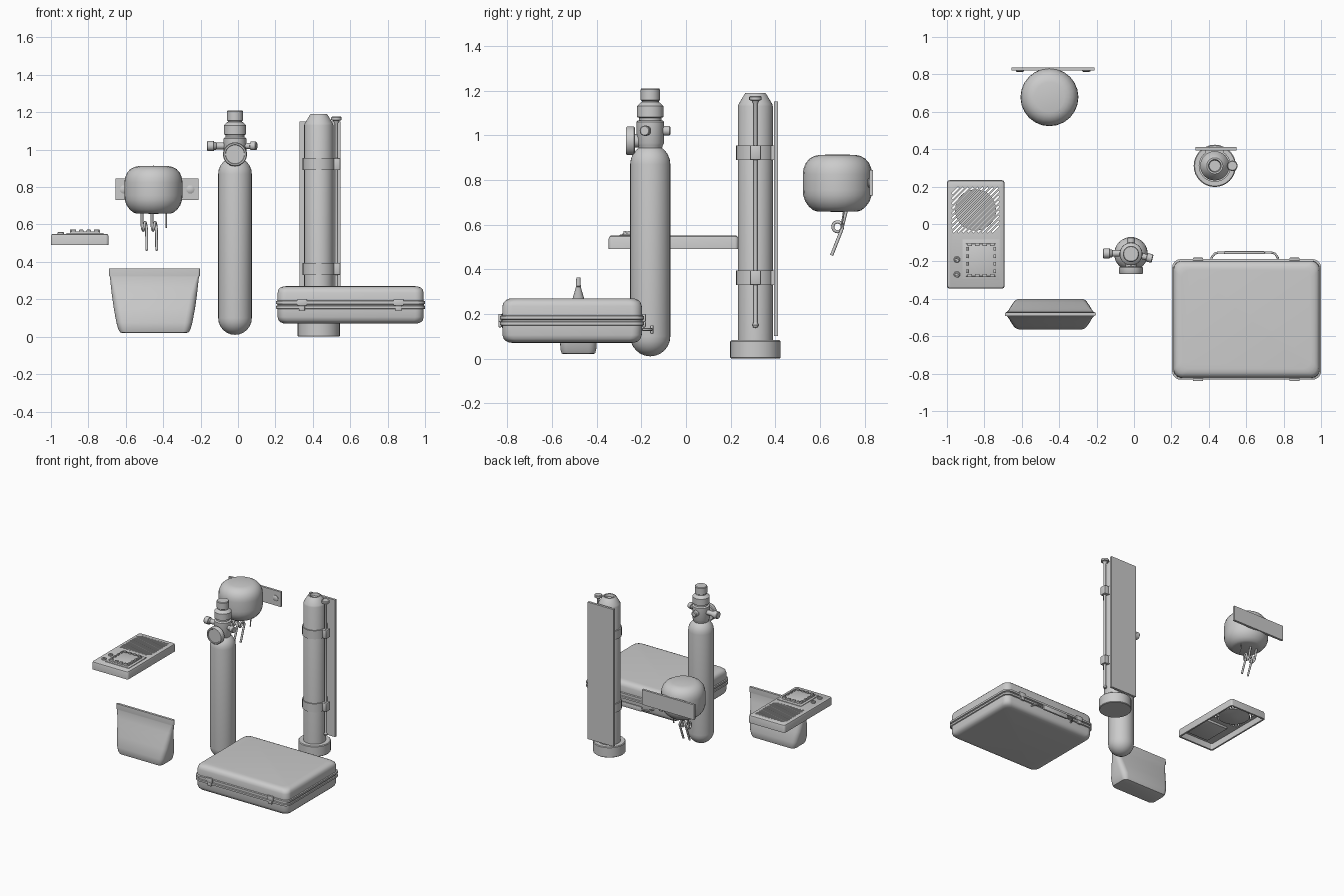
import bpy, bmesh, math
from mathutils import Vector, Matrix


def finish(name, bm, smooth=True):
    bmesh.ops.remove_doubles(bm, verts=bm.verts, dist=1e-5)
    bmesh.ops.recalc_face_normals(bm, faces=bm.faces)
    me = bpy.data.meshes.new(name)
    bm.to_mesh(me)
    bm.free()
    ob = bpy.data.objects.new(name, me)
    bpy.context.collection.objects.link(ob)
    if smooth:
        bpy.ops.object.select_all(action='DESELECT')
        ob.select_set(True)
        bpy.context.view_layer.objects.active = ob
        bpy.ops.object.shade_smooth_by_angle(angle=math.radians(35))
    return ob


def skin(bm, rings):
    loops = [[bm.verts.new(p) for p in ring] for ring in rings]
    n = len(loops[0])
    for a, b in zip(loops, loops[1:]):
        for i in range(n):
            bm.faces.new((a[i], a[(i + 1) % n], b[(i + 1) % n], b[i]))
    bm.faces.new(loops[0][::-1])
    bm.faces.new(loops[-1])


def lathe(name, profile, loc, axis=(0, 0, 1), n=32):
    """Spin (radius, height) points around an axis starting at loc."""
    rot = Vector(axis).to_track_quat('Z', 'Y')
    bm = bmesh.new()
    skin(bm, [[Vector(loc) + rot @ Vector((r * math.cos(t), r * math.sin(t), h))
               for t in [2 * math.pi * i / n for i in range(n)]] for r, h in profile])
    return finish(name, bm)


def loft(name, cx, cy, rings, seg=5):
    """Stack rounded rectangles given as (z, half x, half y, corner radius)."""
    out = []
    for z, hx, hy, r in rings:
        ring = []
        for k, (sx, sy) in enumerate(((1, 1), (-1, 1), (-1, -1), (1, -1))):
            for i in range(seg + 1):
                t = math.pi / 2 * (k + i / seg)
                ring.append((cx + sx * (hx - r) + r * math.cos(t),
                             cy + sy * (hy - r) + r * math.sin(t), z))
        out.append(ring)
    bm = bmesh.new()
    skin(bm, out)
    return finish(name, bm)


def box(name, x, y, z, bevel=0.004):
    bm = bmesh.new()
    size = (x[1] - x[0], y[1] - y[0], z[1] - z[0])
    mid = Vector((sum(x) / 2, sum(y) / 2, sum(z) / 2))
    bmesh.ops.create_cube(bm, size=1, matrix=Matrix.Translation(mid) @ Matrix.Diagonal((*size, 1)))
    if bevel:
        bmesh.ops.bevel(bm, geom=bm.edges[:], offset=bevel, segments=2, profile=0.5, affect='EDGES')
    return finish(name, bm, bevel > 0)


def wire(name, points, radius):
    cu = bpy.data.curves.new(name, 'CURVE')
    cu.dimensions = '3D'
    cu.bevel_depth, cu.bevel_resolution, cu.use_fill_caps = radius, 2, True
    sp = cu.splines.new('POLY')
    sp.points.add(len(points) - 1)
    for p, co in zip(sp.points, points):
        p.co = (*co, 1)
    ob = bpy.data.objects.new(name, cu)
    bpy.context.collection.objects.link(ob)
    return ob


def dome(r, z0, z1, n=6):
    return [(r * math.cos(math.pi / 2 * i / n), z0 + (z1 - z0) * math.sin(math.pi / 2 * i / n))
            for i in range(n + 1)]


# Carrying case: two rounded shells with a double rim
half = [(0.100, 0.345, 0.265), (0.098, 0.362, 0.282), (0.092, 0.376, 0.296), (0.082, 0.386, 0.306),
        (0.065, 0.390, 0.312), (0.023, 0.391, 0.313), (0.020, 0.398, 0.322),
        (0.006, 0.398, 0.322), (0.003, 0.392, 0.315)]
lower = [(0.17 - d, a, b, 0.045) for d, a, b in half]
upper = [(0.17 + d, a, b, 0.045) for d, a, b in half[::-1]]
loft("case_shell", 0.602, -0.51, lower + upper, 6)
for x in (0.342, 0.858):
    for s, part in ((-1, "latch"), (1, "hinge")):
        y = -0.51 + s * 0.322
        box("case_" + part, (x - 0.027, x + 0.027), (y - 0.008, y + 0.008), (0.165, 0.2))
        box("case_" + part + "_tab", (x - 0.016, x + 0.016), (y - 0.008, y + 0.008), (0.14, 0.166))
wire("case_handle", [(0.412, -0.195, 0.13), (0.416, -0.178, 0.13), (0.432, -0.158, 0.13), (0.45, -0.153, 0.13),
                     (0.735, -0.153, 0.13), (0.753, -0.158, 0.13), (0.768, -0.178, 0.13), (0.772, -0.195, 0.13)], 0.006)
box("case_handle_grip", (0.48, 0.70), (-0.161, -0.145), (0.111, 0.149), 0.006)

# Gas cylinder with valve, gauge and taps
cx, cy = -0.016, -0.16
bottom = [(r, z) for r, z in dome(0.09, 0.1, 0.01)][::-1]
lathe("gas_cylinder", bottom + dome(0.09, 0.87, 0.96), (cx, cy, 0))
lathe("cylinder_valve", [(0.05, 0.93), (0.056, 0.955), (0.061, 0.965), (0.061, 1.06), (0.056, 1.065), (0.05, 1.067),
                         (0.05, 1.078), (0.06, 1.082), (0.06, 1.13), (0.045, 1.145), (0.038, 1.148),
                         (0.038, 1.153), (0.043, 1.157), (0.043, 1.205), (0.039, 1.21)], (cx, cy, 0))
lathe("gauge", [(0.03, -0.08), (0.03, 0), (0.059, 0), (0.064, 0.005), (0.064, 0.034), (0.06, 0.04),
                (0.052, 0.04), (0.05, 0.036)], (cx, -0.228, 0.975), (0, -1, 0))
tap = [(0.018, 0.03), (0.018, 0.1), (0.021, 0.102), (0.021, 0.112), (0.027, 0.114), (0.027, 0.146), (0.023, 0.15)]
lathe("left_tap", tap, (cx, cy + 0.003, 1.02), (-1, 0, 0), 20)
lathe("right_tap", [(0.016, 0.03), (0.016, 0.085), (0.023, 0.087), (0.023, 0.115), (0.019, 0.119)],
      (cx, cy + 0.003, 1.02), (1, -0.25, 0), 20)
lathe("rear_port", [(0.022, 0.03), (0.022, 0.085), (0.016, 0.09)], (cx, cy, 1.02), (0, 1, 0), 20)

# Wall-mounted canister with base, straps, rod and backboard
tx, ty = 0.432, 0.311
lathe("canister_tube", [(0.078, 0.07), (0.078, 1.13), (0.075, 1.14), (0.047, 1.187), (0.043, 1.19),
                        (0.034, 1.19), (0.03, 1.17)], (tx, ty, 0))
lathe("canister_base", [(0.109, 0), (0.113, 0.004), (0.113, 0.077), (0.108, 0.082)], (tx, ty, 0))
for z in (0.33, 0.89):
    lathe("canister_strap", [(0.074, z), (0.086, z), (0.086, z + 0.065), (0.074, z + 0.065)], (tx, ty, 0))
    box("strap_rod_clip", (0.5, 0.547), (ty - 0.024, ty + 0.024), (z, z + 0.065))
    box("strap_mount", (tx - 0.05, tx + 0.05), (0.37, 0.4), (z, z + 0.065), 0)
lathe("canister_rod", [(0, 0.137), (0.01, 0.14), (0.014, 0.15), (0.01, 0.16), (0.009, 0.165), (0.009, 1.14),
                       (0.018, 1.155), (0.028, 1.158), (0.028, 1.172), (0.024, 1.176)], (0.526, ty, 0), n=16)
box("canister_backboard", (0.328, 0.548), (0.393, 0.411), (0.1, 1.15), 0)

# Rounded wall drum with bracket, bolts and hanging spring hooks
lathe("drum_body", [(0, 0.657), (0.09, 0.658), (0.108, 0.664), (0.127, 0.68), (0.144, 0.703), (0.153, 0.73),
                    (0.155, 0.755), (0.155, 0.825), (0.152, 0.85), (0.142, 0.875), (0.125, 0.895),
                    (0.103, 0.907), (0.08, 0.912), (0, 0.914)], (-0.452, 0.678, 0), n=24)
box("drum_bracket", (-0.655, -0.212), (0.821, 0.838), (0.73, 0.845), 0)
for x in (-0.61, -0.255):
    lathe("bracket_bolt", [(0.022, 0), (0.022, 0.006), (0.014, 0.011)], (x, 0.823, 0.787), (0, -1, 0), 16)
for x in (-0.513, -0.46):
    pts = [(x, 0.722, 0.68), (x, 0.702, 0.6)]
    for i in range(17):
        t = math.radians(10 - 400 * i / 16)
        pts.append((x + 0.024 * i / 16, 0.679 + 0.022 * math.cos(t), 0.59 + 0.022 * math.sin(t)))
    pts.append((x + 0.025, 0.652, 0.462))
    wire("spring_hook", pts, 0.0075)
wire("drum_pin", [(-0.383, 0.71, 0.68), (-0.383, 0.695, 0.582)], 0.004)

# Intercom: open-backed shell with a slotted speaker grille
shell = loft("intercom_shell", -0.846, -0.056, [
    (0.537, 0.142, 0.277, 0.008), (0.49, 0.142, 0.277, 0.008), (0.49, 0.154, 0.29, 0.015),
    (0.537, 0.154, 0.29, 0.015), (0.546, 0.151, 0.287, 0.015), (0.55, 0.145, 0.281, 0.015)], 4)
bm = bmesh.new()
x0, x1, y0, y1 = -0.972, -0.722, -0.045, 0.195
for i in range(17):
    c = 0.695 + (i + 1) * (1.167 - 0.695 - 0.0) / 18 - 0.0 + (y0 + 0.722 - 0.695) + 0.01
    a, b = max(x0, y0 - c), min(x1, y1 - c)
    if b - a < 0.015:
        continue
    mat = (Matrix.Translation(((a + b) / 2, (a + b) / 2 + c, 0.54)) @ Matrix.Rotation(math.pi / 4, 4, 'Z')
           @ Matrix.Diagonal(((b - a) * math.sqrt(2), 0.009, 0.06, 1)))
    bmesh.ops.create_cube(bm, size=1, matrix=mat)
cutter = finish("grille_cutter", bm, False)
cutter.hide_render = True
mod = shell.modifiers.new("grille", 'BOOLEAN')
mod.operation, mod.object, mod.solver = 'DIFFERENCE', cutter, 'EXACT'
bpy.ops.object.select_all(action='DESELECT')
bpy.context.view_layer.objects.active = shell
shell.select_set(True)
bpy.ops.object.modifier_move_to_index(modifier="grille", index=0)
bpy.ops.object.modifier_apply(modifier="grille")
bpy.data.objects.remove(cutter)
lathe("speaker_cone", [(0.03, 0.515), (0.105, 0.53), (0.11, 0.53), (0.11, 0.524), (0.03, 0.508)],
      (-0.847, 0.075, 0))
box("intercom_panel", (-0.917, -0.718), (-0.297, -0.083), (0.52, 0.555), 0.002)
box("panel_plate", (-0.899, -0.738), (-0.28, -0.105), (0.55, 0.562), 0.003)
for i in range(4):
    d = 0.04 * i
    for y in (-0.28, -0.118):
        box("panel_key", (-0.89 + d, -0.866 + d), (y, y + 0.013), (0.56, 0.572), 0.002)
    for x in (-0.899, -0.751):
        box("panel_side_key", (x, x + 0.013), (-0.263 + d, -0.242 + d), (0.56, 0.572), 0.002)
for y in (-0.19, -0.27):
    lathe("intercom_button", [(0.017, 0.545), (0.017, 0.556), (0.013, 0.56), (0.008, 0.56), (0.007, 0.557)],
          (-0.947, y, 0), n=16)

# Soft pouch: pinched at the sealed top, full at the base
loft("pouch", -0.447, -0.482, [
    (0.02, 0.17, 0.065, 0.03), (0.023, 0.183, 0.075, 0.03), (0.04, 0.193, 0.08, 0.035), (0.075, 0.203, 0.082, 0.04),
    (0.15, 0.217, 0.062, 0.04), (0.22, 0.227, 0.041, 0.035), (0.265, 0.232, 0.027, 0.025),
    (0.32, 0.238, 0.011, 0.01), (0.325, 0.243, 0.011, 0.01), (0.364, 0.243, 0.009, 0.008)])
